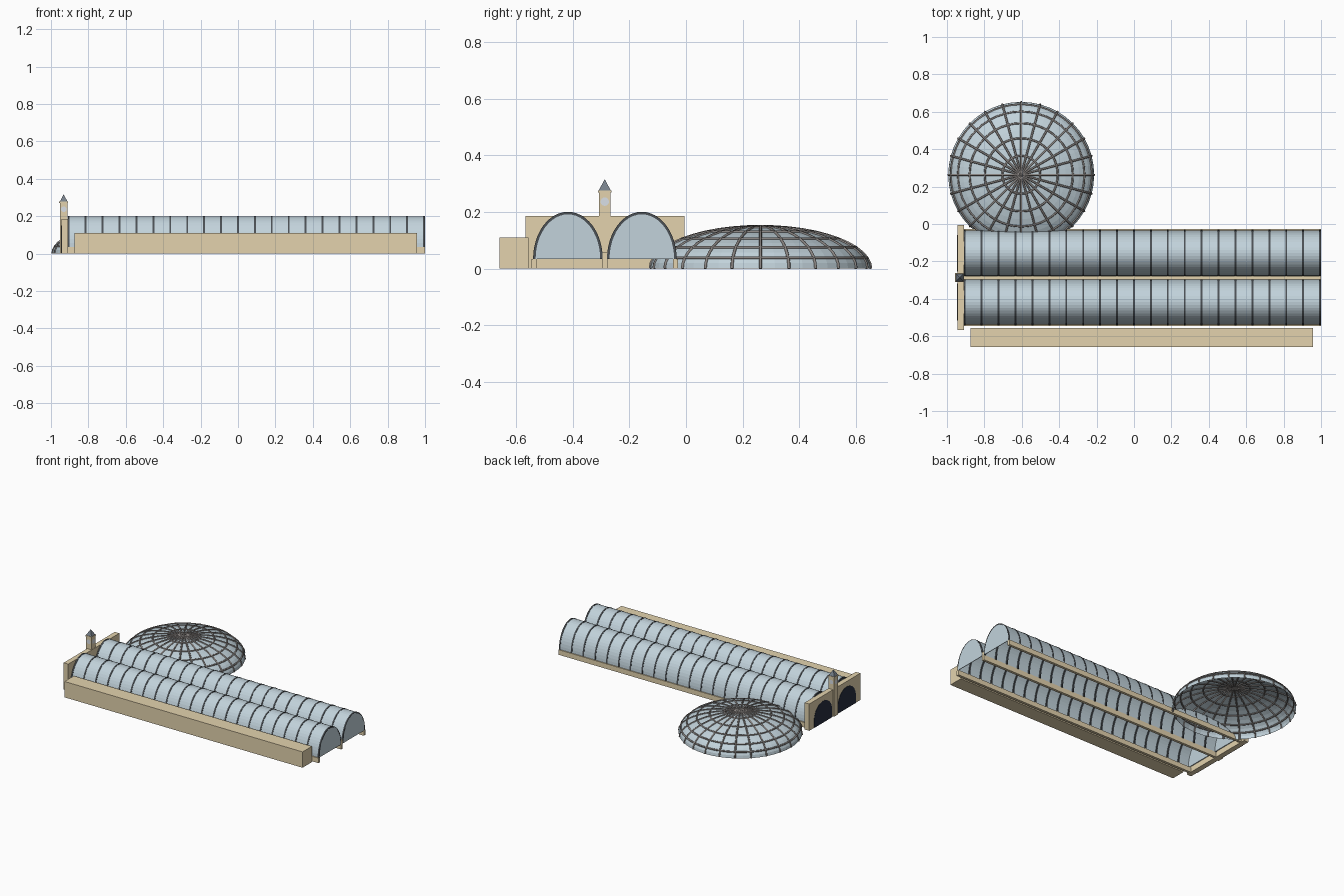
import bpy, bmesh, math
from mathutils import Vector

cube = bpy.data.objects.get("Cube")
if cube:
    bpy.data.objects.remove(cube, do_unlink=True)


def material(name, rgb):
    m = bpy.data.materials.new(name)
    m.use_nodes = True
    m.diffuse_color = (*rgb, 1)
    bsdf = m.node_tree.nodes["Principled BSDF"]
    bsdf.inputs["Base Color"].default_value = (*rgb, 1)
    bsdf.inputs["Roughness"].default_value = 0.7
    return m


STONE = material("stone", (0.77, 0.65, 0.42))
GLASS = material("roof glass", (0.54, 0.65, 0.71))
IRON = material("dark iron", (0.07, 0.08, 0.09))
STEEL = material("dome steel", (0.25, 0.23, 0.22))
NAVY = material("dark window glass", (0.02, 0.027, 0.05))
SLATE = material("slate", (0.18, 0.21, 0.25))
WHITE = material("clock white", (0.72, 0.76, 0.82))


def make(name, verts, faces, mat, recalc=True):
    mesh = bpy.data.meshes.new(name)
    mesh.from_pydata(verts, [], faces)
    if recalc:
        bm = bmesh.new()
        bm.from_mesh(mesh)
        bmesh.ops.recalc_face_normals(bm, faces=bm.faces)
        bm.to_mesh(mesh)
        bm.free()
    mesh.materials.append(mat)
    ob = bpy.data.objects.new(name, mesh)
    bpy.context.scene.collection.objects.link(ob)
    return ob


def box(name, x, y, z, mat):
    verts = [(a, b, c) for a in x for b in y for c in z]
    faces = [(0, 1, 3, 2), (4, 6, 7, 5), (0, 4, 5, 1),
             (2, 3, 7, 6), (0, 2, 6, 4), (1, 5, 7, 3)]
    return make(name, verts, faces, mat)


def arc(cy, base, a, b, n):
    """Half ellipse of (y, z) points, from +y over the top to -y."""
    return [(cy + a * math.cos(math.pi * i / n), base + b * math.sin(math.pi * i / n))
            for i in range(n + 1)]


def prism(name, outline, x0, x1, mat):
    """Closed (y, z) outline extruded along x."""
    n = len(outline)
    verts = [(x, y, z) for x in (x0, x1) for y, z in outline]
    faces = [tuple(range(n)), tuple(range(n, 2 * n))]
    faces += [(i, (i + 1) % n, n + (i + 1) % n, n + i) for i in range(n)]
    return make(name, verts, faces, mat)


# Main dimensions
X0, X1, BAYS = -0.91, 1.0, 21
SPRING, HALF, RISE, SEG = 0.035, 0.121, 0.164, 24
SHEDS = {"front": -0.417, "back": -0.156}
MID = -0.287


def hoop(verts, faces, cy, x, w):
    """Adds one arched rib of rectangular section."""
    s = len(verts)
    for xx, d in ((x - w, -0.007), (x + w, -0.007), (x + w, 0.002), (x - w, 0.002)):
        verts += [(xx, y, z) for y, z in arc(cy, SPRING, HALF + d, RISE + d, SEG)]
    n = SEG + 1
    for k in range(4):
        j = (k + 1) % 4
        faces += [(s + k * n + i, s + k * n + i + 1, s + j * n + i + 1, s + j * n + i)
                  for i in range(SEG)]
    faces += [tuple(s + k * n + e for k in range(4)) for e in (0, SEG)]


# Twin barrel roofs with ribs, end glazing and arched windows
for side, cy in SHEDS.items():
    pts = arc(cy, SPRING, HALF, RISE, SEG)
    n = len(pts)
    verts = [(x, y, z) for x in (X0, X1 - 0.002) for y, z in pts]
    faces = [(i, n + i, n + i + 1, i + 1) for i in range(SEG)]
    make(side + "_barrel_roof", verts, faces, GLASS, False)

    verts, faces = [], []
    step = (X1 - X0 - 0.01) / BAYS
    for k in range(BAYS + 1):
        hoop(verts, faces, cy, X0 + 0.005 + k * step, 0.005)
    make(side + "_roof_ribs", verts, faces, IRON)

    prism(side + "_end_glazing", pts, X1 - 0.004, X1, GLASS)
    prism(side + "_inner_glazing", pts, X0 + 0.006, X0 + 0.012, GLASS)
    window = arc(cy, 0.05, 0.098, 0.1, 20) + [(cy - 0.098, 0.0), (cy + 0.098, 0.0)]
    prism(side + "_arched_window", window, -0.946, -0.943, NAVY)

# Long low walls carrying the roofs
for name, y, top in (("front", -0.536, SPRING), ("middle", MID, 0.06), ("back", -0.037, SPRING)):
    box(name + "_wall", (X0, X1), (y - 0.009, y + 0.009), (0, top), STONE)

# End facade and side building
box("facade", (-0.944, -0.909), (-0.566, -0.005), (0, 0.186), STONE)
box("side_building", (-0.873, 0.957), (-0.658, -0.556), (0, 0.11), STONE)

# Clock tower
TX, R = -0.932, 0.021
box("clock_tower", (TX - R, TX + R), (MID - R, MID + R), (0, 0.27), STONE)
C = R + 0.003
box("tower_cornice", (TX - C, TX + C), (MID - C, MID + C), (0.27, 0.277), STONE)
roof = [(TX + sx * R, MID + sy * R, 0.277) for sx, sy in ((-1, -1), (1, -1), (1, 1), (-1, 1))]
make("tower_roof", roof + [(TX, MID, 0.316)],
     [(0, 1, 4), (1, 2, 4), (2, 3, 4), (3, 0, 4), (3, 2, 1, 0)], SLATE)
for name, d in (("right", (-1, 0)), ("left", (1, 0)), ("front", (0, -1)), ("back", (0, 1))):
    out, across = Vector((*d, 0)), Vector((-d[1], d[0], 0))
    centre = Vector((TX, MID, 0.237)) + out * (R + 0.0015)
    ring = [centre + 0.015 * (across * math.cos(t) + Vector((0, 0, 1)) * math.sin(t))
            for t in (math.tau * i / 16 for i in range(16))]
    make(name + "_clock_face", ring, [tuple(range(16))], WHITE, False)

# Shallow glazed dome
DX, DY, DR, DH = -0.603, 0.263, 0.39, 0.15
SPOKES, RINGS, AROUND, UP = 24, 6, 48, 12


def dome_point(t, e):
    return (DX + DR * math.cos(e) * math.cos(t),
            DY + DR * math.cos(e) * math.sin(t), DH * math.sin(e))


verts = [dome_point(math.tau * i / AROUND, math.pi / 2 * j / UP)
         for j in range(UP) for i in range(AROUND)] + [(DX, DY, DH)]
faces = []
for j in range(UP):
    for i in range(AROUND):
        a, b = j * AROUND + i, j * AROUND + (i + 1) % AROUND
        faces.append((a, b, b + AROUND, a + AROUND) if j < UP - 1 else (a, b, len(verts) - 1))
make("dome_glass", verts, faces, GLASS, False)


# Steel ribs and rings of the dome
def tubes(name, paths, closed):
    curve = bpy.data.curves.new(name, 'CURVE')
    curve.dimensions = '3D'
    curve.bevel_depth = 0.0055
    curve.bevel_resolution = 1
    for path in paths:
        spline = curve.splines.new('POLY')
        spline.points.add(len(path) - 1)
        for point, co in zip(spline.points, path):
            point.co = (*co, 1)
        spline.use_cyclic_u = closed
    curve.materials.append(STEEL)
    bpy.context.scene.collection.objects.link(bpy.data.objects.new(name, curve))


tubes("dome_ribs", [[dome_point(math.tau * i / SPOKES, math.pi / 2 * j / UP)
                     for j in range(UP + 1)] for i in range(SPOKES)], False)
tubes("dome_rings", [[dome_point(math.tau * i / AROUND, math.pi / 2 * j / RINGS)
                      for i in range(AROUND)] for j in range(1, RINGS)], True)
